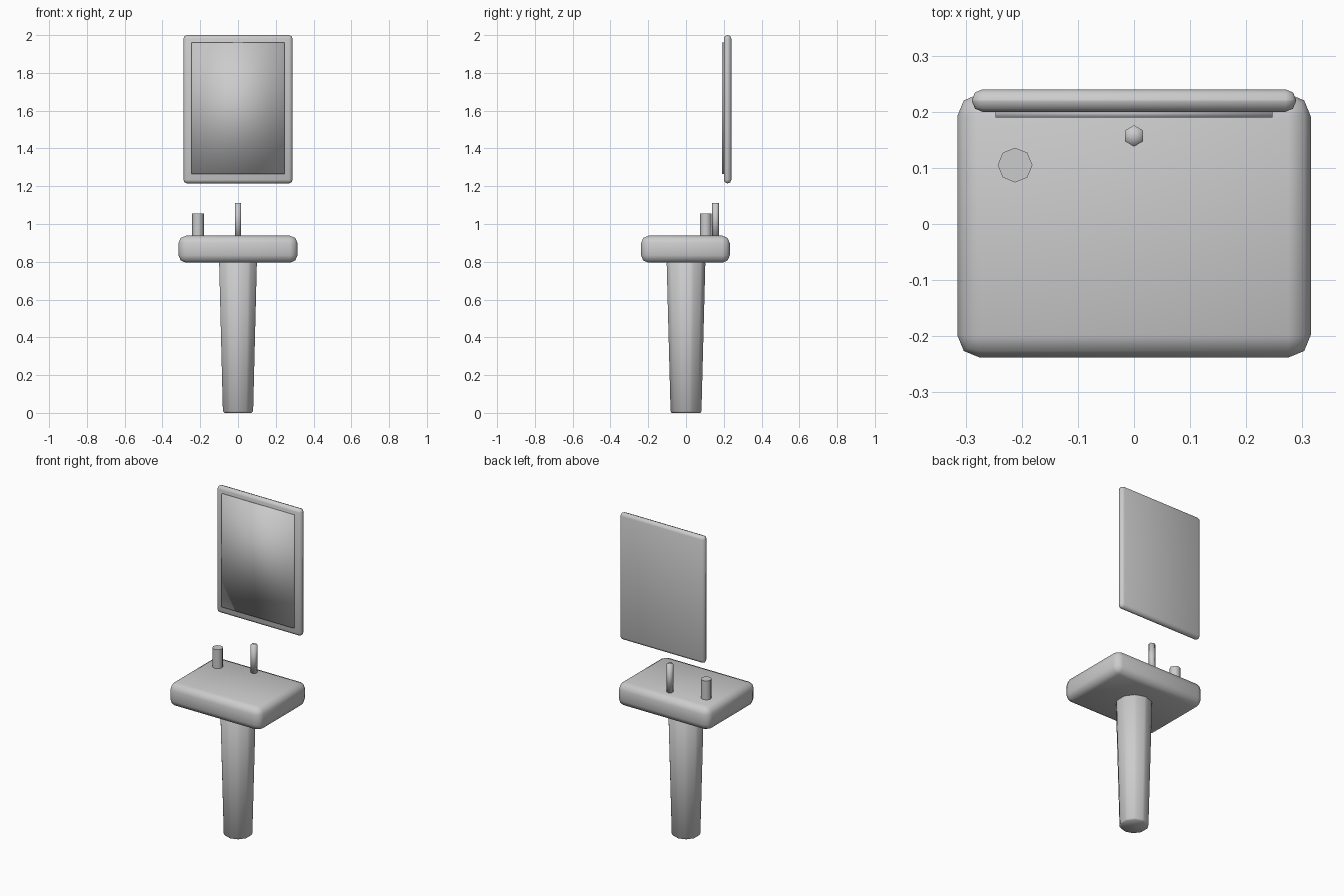
import bpy
import math

# Remove the default object
cube = bpy.data.objects.get("Cube")
if cube:
    bpy.data.objects.remove(cube, do_unlink=True)

GREY = (0.6, 0.6, 0.6, 1.0)
ceramic = bpy.data.materials.new("plain grey")
ceramic.use_nodes = True
ceramic.diffuse_color = GREY
ceramic.node_tree.nodes["Principled BSDF"].inputs["Base Color"].default_value = GREY


def finish(name, bevel=0.0, segments=2, sharp=True):
    """Name the active object, bevel it, shade it and colour it."""
    obj = bpy.context.active_object
    obj.name = obj.data.name = name
    bpy.ops.object.transform_apply(location=False, rotation=True, scale=True)
    if bevel:
        mod = obj.modifiers.new("Rounding", "BEVEL")
        mod.width = bevel
        mod.segments = segments
        bpy.ops.object.modifier_apply(modifier=mod.name)
    if sharp:
        bpy.ops.object.shade_smooth_by_angle(angle=math.radians(50))
    else:
        bpy.ops.object.shade_smooth()
    obj.data.materials.append(ceramic)
    return obj


def box(name, low, high, **options):
    centre = [(a + b) / 2 for a, b in zip(low, high)]
    bpy.ops.mesh.primitive_cube_add(size=1, location=centre)
    bpy.context.active_object.scale = [b - a for a, b in zip(low, high)]
    return finish(name, **options)


def post(name, x, y, bottom, top, r_bottom, r_top, sides, fill="NGON", **options):
    bpy.ops.mesh.primitive_cone_add(
        vertices=sides, radius1=r_bottom, radius2=r_top, depth=top - bottom,
        end_fill_type=fill, location=(x, y, (bottom + top) / 2))
    return finish(name, **options)


# Tapered pedestal, with a small chamfer round its ends
post("pedestal", 0, 0, 0, 0.8, 0.084, 0.105, 10, bevel=0.008, segments=1)

# Rounded basin slab
box("basin", (-0.315, -0.238, 0.795), (0.315, 0.232, 0.938), bevel=0.04)

# Tap and soap cup standing on the basin
post("tap", 0, 0.157, 0.93, 1.11, 0.019, 0.019, 6, fill="TRIFAN", sharp=False)
post("soap_cup", -0.212, 0.105, 0.93, 1.055, 0.031, 0.031, 8)

# Mirror panel with its glass plate on the front
box("mirror_frame", (-0.289, 0.2, 1.215), (0.289, 0.24, 2.0), bevel=0.019)
box("mirror_glass", (-0.247, 0.19, 1.264), (0.247, 0.205, 1.962), sharp=False)
